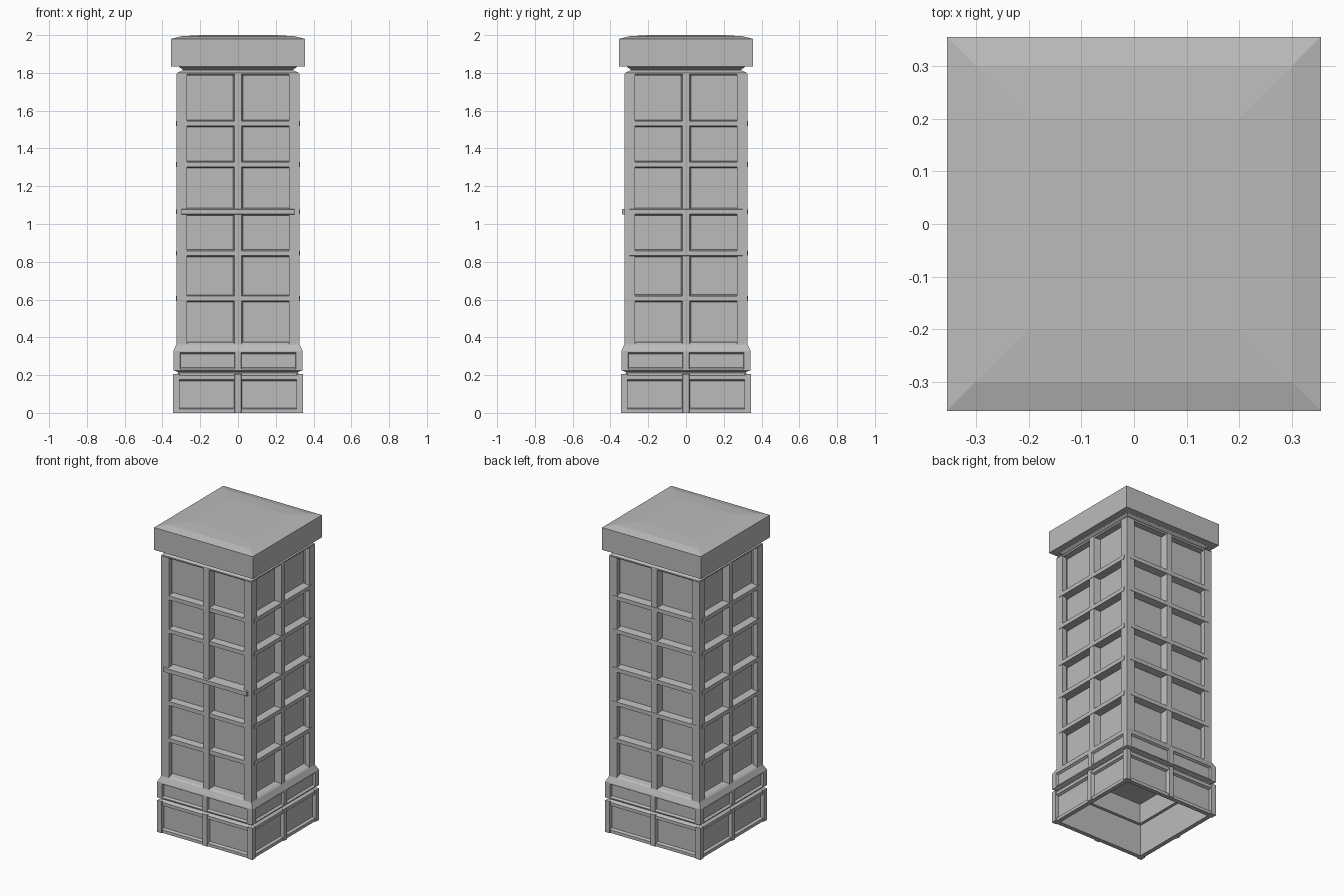
import bpy, bmesh, math
from mathutils import Matrix, Vector

if "Cube" in bpy.data.objects:
    bpy.data.objects.remove(bpy.data.objects["Cube"])

metal = bpy.data.materials.new("light_grey")
metal.diffuse_color = (0.5, 0.5, 0.5, 1)
metal.use_nodes = True
metal.node_tree.nodes["Principled BSDF"].inputs["Base Color"].default_value = metal.diffuse_color


def finish(bm, name):
    bmesh.ops.recalc_face_normals(bm, faces=bm.faces)
    me = bpy.data.meshes.new(name)
    bm.to_mesh(me)
    bm.free()
    me.materials.append(metal)
    ob = bpy.data.objects.new(name, me)
    bpy.context.collection.objects.link(ob)
    return ob


def square_loft(name, profile):
    """Square rings (half width, height) joined from first to last, ends capped."""
    bm = bmesh.new()
    rings = [[bm.verts.new((sx * h, sy * h, z)) for sx, sy in
              ((-1, -1), (1, -1), (1, 1), (-1, 1))] for h, z in profile]
    for a, b in zip(rings, rings[1:]):
        for i in range(4):
            j = (i + 1) % 4
            bm.faces.new((a[i], a[j], b[j], b[i]))
    bm.faces.new(rings[0])
    bm.faces.new(rings[-1])
    return finish(bm, name)


def bar(bm, side, x0, x1, z0, z1, d0, d1, tl=0.0, tr=0.0, tz=0.0):
    """Raised strip on one side: back at depth d0, front at d1, tapered edges."""
    rot = Matrix.Rotation(side * math.pi / 2, 3, 'Z')
    back = [(x0, z0), (x1, z0), (x1, z1), (x0, z1)]
    front = [(x0 + tl, z0 + tz), (x1 - tr, z0 + tz), (x1 - tr, z1 - tz), (x0 + tl, z1 - tz)]
    a = [bm.verts.new(rot @ Vector((x, -d0, z))) for x, z in back]
    b = [bm.verts.new(rot @ Vector((x, -d1, z))) for x, z in front]
    bm.faces.new(a)
    bm.faces.new(b)
    for i in range(4):
        j = (i + 1) % 4
        bm.faces.new((a[i], a[j], b[j], b[i]))


# Hollow plinth with its rails and sloped shoulder
square_loft("plinth", [
    (0.29, 0.335), (0.29, 0.205), (0.308, 0.205), (0.308, 0.0),
    (0.336, 0.0), (0.336, 0.02), (0.32, 0.027), (0.32, 0.17), (0.336, 0.177),
    (0.336, 0.198), (0.318, 0.21), (0.318, 0.217), (0.342, 0.225),
    (0.342, 0.232), (0.328, 0.24), (0.328, 0.311), (0.342, 0.319),
    (0.342, 0.328), (0.325, 0.362), (0.315, 0.37), (0.28, 0.375)])

# Shaft core carrying the recessed panels, with top rail and neck
square_loft("shaft_panels", [
    (0.28, 0.36), (0.28, 1.785), (0.317, 1.787), (0.325, 1.795),
    (0.323, 1.8), (0.29, 1.815), (0.312, 1.832), (0.312, 1.85)])

# Cap slab with shallow sloped top
square_loft("cap", [
    (0.30, 1.832), (0.355, 1.835), (0.355, 1.98), (0.30, 1.994), (0.2, 2.0)])

posts, mullions, rails = bmesh.new(), bmesh.new(), bmesh.new()
base_posts, base_mullions = bmesh.new(), bmesh.new()
for side in range(4):
    # Corner posts, mirrored left and right
    bar(posts, side, -0.325, -0.293, 0.36, 1.793, 0.27, 0.325, tr=0.008)
    bar(posts, side, 0.293, 0.325, 0.36, 1.793, 0.27, 0.325, tl=0.008)
    # Centre strip of the shaft
    bar(mullions, side, -0.027, 0.027, 0.36, 1.795, 0.27, 0.325, 0.008, 0.008)
    # Cross rails; the front middle one stands proud
    for z in (0.606, 0.845, 1.065, 1.315, 1.532):
        depth = 0.321 if side == 0 else 0.327
        if side == 0 and z == 1.065:
            depth = 0.34
        bar(rails, side, -0.30, 0.30, z - 0.021, z + 0.021, 0.27, depth, tz=0.008)
    # Plinth posts and centre strips, lower tier then upper tier
    for z0, z1, inner, d in ((0.0, 0.205, 0.318, 0.343), (0.225, 0.325, 0.3, 0.342)):
        bar(base_posts, side, -d, -inner, z0, z1, 0.309, d, tr=0.006)
        bar(base_posts, side, inner, d, z0, z1, 0.309, d, tl=0.006)
        bar(base_mullions, side, -0.024, 0.024, z0, z1, 0.309, d, 0.008, 0.008)

finish(posts, "shaft_corner_posts")
finish(mullions, "shaft_centre_strips")
finish(rails, "shaft_cross_rails")
finish(base_posts, "plinth_corner_posts")
finish(base_mullions, "plinth_centre_strips")
